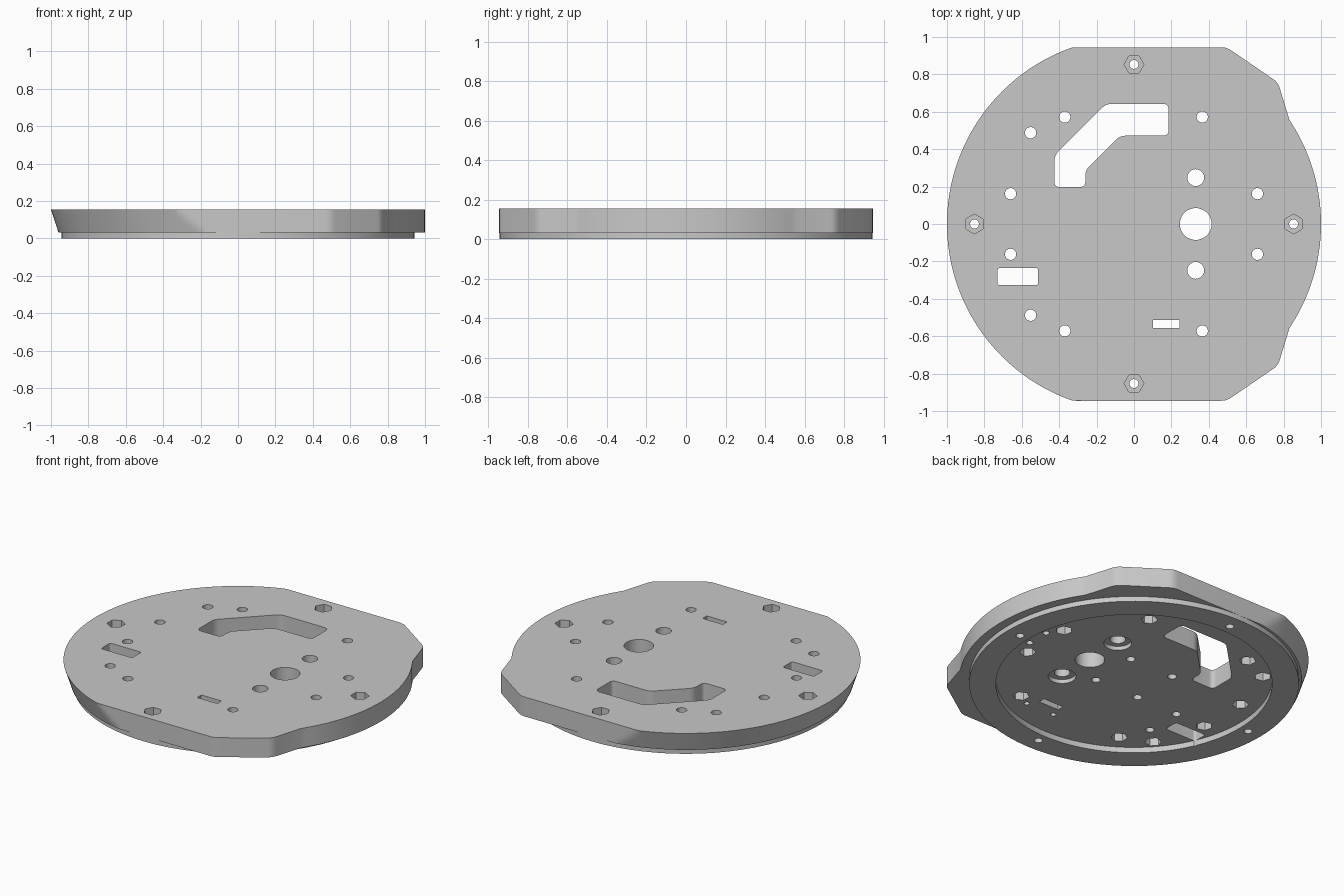
import bpy, bmesh, math
from mathutils import Vector

if "Cube" in bpy.data.objects:
    bpy.data.objects.remove(bpy.data.objects["Cube"])

TOP, STEP, FLAT = 0.155, 0.032, 0.945   # plate top, lower step height, clipped side

grey = bpy.data.materials.new("plain grey")
grey.diffuse_color = (0.58, 0.58, 0.58, 1)
grey.use_nodes = True
grey.node_tree.nodes["Principled BSDF"].inputs["Base Color"].default_value = grey.diffuse_color


def circle(x, y, r, n=32, turn=0.0):
    return [(x + r * math.cos(turn + 2 * math.pi * i / n),
             y + r * math.sin(turn + 2 * math.pi * i / n)) for i in range(n)]


def rounded(points, d, closed=True, steps=5):
    """Round the corners of a polygon or open path."""
    pts = [Vector(p) for p in points]
    out = []
    for i, p in enumerate(pts):
        if not closed and i in (0, len(pts) - 1):
            out.append(tuple(p))
            continue
        a = p + (pts[i - 1] - p).normalized() * d
        b = p + (pts[(i + 1) % len(pts)] - p).normalized() * d
        for k in range(steps + 1):
            t = k / steps
            out.append(tuple(a * (1 - t) ** 2 + p * 2 * t * (1 - t) + b * t * t))
    return out


def rect(x0, y0, x1, y1):
    return [(x0, y0), (x1, y0), (x1, y1), (x0, y1)]


def loft(bm, layers):
    """Join a stack of (outline, z) rings into a closed solid."""
    rings = [[bm.verts.new((x, y, z)) for x, y in pts] for pts, z in layers]
    n = len(rings[0])
    bm.faces.new(rings[0][::-1])
    bm.faces.new(rings[-1])
    for lo, hi in zip(rings, rings[1:]):
        for i in range(n):
            j = (i + 1) % n
            bm.faces.new((lo[i], lo[j], hi[j], hi[i]))


def solid(name, stacks):
    bm = bmesh.new()
    for s in stacks:
        loft(bm, s)
    bmesh.ops.triangulate(bm, faces=bm.faces[:])
    me = bpy.data.meshes.new(name)
    bm.to_mesh(me)
    bm.free()
    me.materials.append(grey)
    ob = bpy.data.objects.new(name, me)
    bpy.context.collection.objects.link(ob)
    return ob


def boolean(target, tool, operation):
    tool.hide_render = True
    m = target.modifiers.new(operation, 'BOOLEAN')
    m.operation, m.solver, m.object = operation, 'MANIFOLD', tool
    bpy.context.view_layer.objects.active = target
    bpy.ops.object.modifier_apply(modifier=m.name)
    bpy.data.objects.remove(tool)


# Body outline: straight-walled right half, tapered round left half
upper = rounded([(0.83, 0.56), (0.77, 0.757), (0.495, FLAT), (0, FLAT)], 0.03, False)
a0 = math.atan2(0.56, 0.83)
arc = [(math.cos(a), math.sin(a)) for a in (a0 * (i / 20 - 1) for i in range(1, 40))]
right = [(x, -y) for x, y in upper[::-1]] + arc + upper


def outline(z):
    r = 0.96 + 0.04 * (z - STEP) / (TOP - STEP)
    left = []
    for i in range(1, 120):
        a = math.pi * (0.5 + i / 120)
        left.append((r * math.cos(a), max(-FLAT, min(FLAT, r * math.sin(a)))))
    return right + left


zs = [STEP + (TOP - STEP) * i / 6 for i in range(7)]
plate = solid("base_plate", [[(outline(z), z) for z in zs]])

# Lower round rim
c = circle(0, 0, 0.9445, 128)
boolean(plate, solid("lower_rim", [[(c, 0), (c, 0.06)]]), 'UNION')

# Shallow round recess underneath
c = circle(0, 0, 0.792, 128)
boolean(plate, solid("recess_cutter", [[(c, -0.1), (c, 0.035)]]), 'DIFFERENCE')

# Through holes and slots
screws = [(x, s * y) for x, y in ((0.365, 0.572), (-0.37, 0.572), (-0.553, 0.488),
                                  (-0.66, 0.162), (0.66, 0.162)) for s in (1, -1)]
nuts = [(0, 0.853), (0, -0.853), (0.853, 0), (-0.853, 0)]
shapes = [circle(x, y, 0.03) for x, y in screws]
shapes += [circle(x, y, 0.024) for x, y in nuts]
shapes += [circle(0.33, 0, 0.085, 48), circle(0.33, 0.248, 0.045), circle(0.33, -0.248, 0.045)]
shapes.append(rounded([(-0.425, 0.197), (-0.26, 0.197), (-0.26, 0.288), (-0.075, 0.472),
                       (0.185, 0.472), (0.185, 0.642), (-0.15, 0.642), (-0.425, 0.367)], 0.03))
shapes.append(rounded(rect(-0.73, -0.327, -0.512, -0.235), 0.015))
shapes.append(rect(0.102, -0.555, 0.243, -0.513))
boolean(plate, solid("hole_cutter", [[(s, -0.1), (s, 0.3)] for s in shapes]), 'DIFFERENCE')

# Hexagonal nut pockets, counterbores and blind holes
pockets = []
for x, y in nuts:
    h = circle(x, y, 0.053, 6, 0 if x == 0 else math.pi / 6)
    pockets.append([(h, 0.085), (h, 0.3)])
for x, y in screws:
    h = circle(x, y, 0.048, 6, math.atan2(y, x) + math.pi / 6)
    pockets.append([(h, -0.1), (h, 0.095)])
for s in (1, -1):
    b = circle(0.33, s * 0.248, 0.08)
    pockets.append([(b, -0.1), (b, 0.06)])
blind = [(x, s * 0.155, 0.026) for x in (0.155, -0.155) for s in (1, -1)]
blind += [(0.72, 0.073, 0.02), (0.72, -0.073, 0.02), (-0.45, -0.16, 0.025),
          (-0.45, -0.395, 0.025), (0.088, -0.616, 0.016), (0.286, -0.616, 0.016)]
for x, y, r in blind:
    b = circle(x, y, r, 20)
    pockets.append([(b, -0.1), (b, 0.095)])
boolean(plate, solid("pocket_cutter", pockets), 'DIFFERENCE')

bpy.ops.object.select_all(action='DESELECT')
plate.select_set(True)
bpy.context.view_layer.objects.active = plate
bpy.ops.object.shade_smooth_by_angle(angle=math.radians(25))
